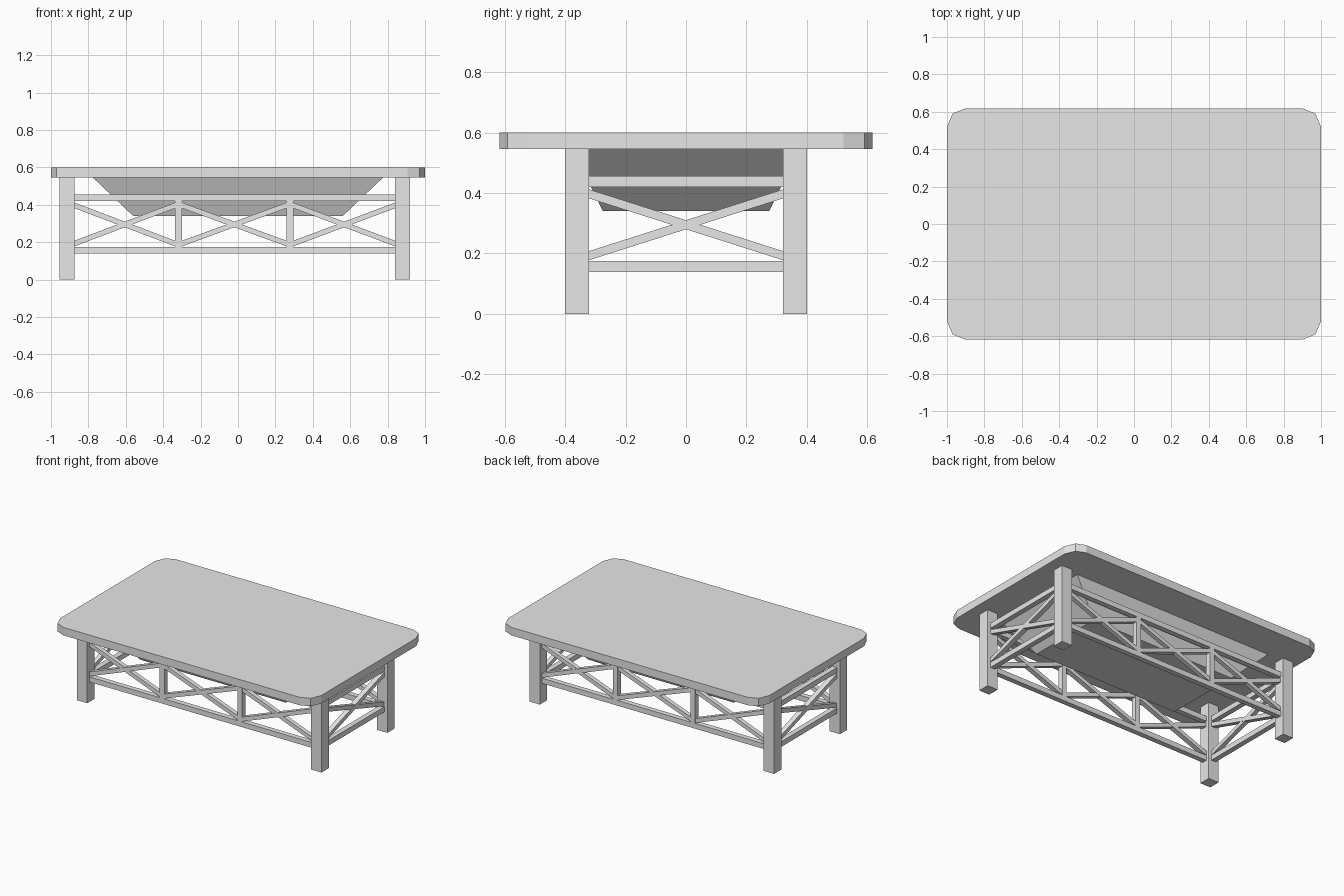
import bpy, bmesh, math
from mathutils import Vector

if "Cube" in bpy.data.objects:
    bpy.data.objects.remove(bpy.data.objects["Cube"], do_unlink=True)

GREY = bpy.data.materials.new("light_grey")
GREY.use_nodes = True
colour = (0.8, 0.8, 0.8, 1)
GREY.diffuse_color = colour
GREY.node_tree.nodes["Principled BSDF"].inputs["Base Color"].default_value = colour


def finish(name, bm):
    bmesh.ops.recalc_face_normals(bm, faces=bm.faces[:])
    mesh = bpy.data.meshes.new(name)
    bm.to_mesh(mesh)
    bm.free()
    mesh.materials.append(GREY)
    obj = bpy.data.objects.new(name, mesh)
    bpy.context.collection.objects.link(obj)
    return obj


def loft(name, lower, upper):
    """Solid between two matching outlines."""
    bm = bmesh.new()
    a = [bm.verts.new(p) for p in lower]
    b = [bm.verts.new(p) for p in upper]
    bm.faces.new(a)
    bm.faces.new(b)
    n = len(a)
    for i in range(n):
        j = (i + 1) % n
        bm.faces.new((a[i], a[j], b[j], b[i]))
    return finish(name, bm)


def bar(name, start, end, depth, height):
    """Bar with upright cut ends; height is vertical, depth horizontal."""
    start, end = Vector(start), Vector(end)
    along = end - start
    side = Vector((-along.y, along.x, 0)).normalized() * depth / 2
    up = Vector((0, 0, height / 2))
    ring = (-side - up, side - up, side + up, -side + up)
    return loft(name, [start + o for o in ring], [end + o for o in ring])


def upright(name, x, y, z0, z1, size):
    h = size / 2
    ring = ((x - h, y - h), (x + h, y - h), (x + h, y + h), (x - h, y + h))
    return loft(name, [(*p, z0) for p in ring], [(*p, z1) for p in ring])


def cross(name, p, q):
    """Two crossing braces between upright lines p and q."""
    bar(name + "_rising_brace", (*p, LOW), (*q, HIGH), 0.034, 0.03)
    bar(name + "_falling_brace", (*p, HIGH), (*q, LOW), 0.03, 0.03)


TOP_Z, UNDER_Z = 0.6, 0.545
LOW, HIGH = 0.193, 0.397
RAIL = 0.036
RAIL_Z = {"lower": 0.157, "upper": 0.438}
FRAME_X = -0.0175
LEG_X, LEG_Y, LEG = 0.8975, 0.36, 0.08
GAP_X, GAP_Y = LEG_X - LEG / 2, LEG_Y - LEG / 2

# Tabletop with corners rounded in two facets
quarter = [(1, 0.52), (0.97, 0.59), (0.905, 0.617)]
outline = []
for sx, sy in ((1, 1), (-1, 1), (-1, -1), (1, -1)):
    points = quarter if sx * sy > 0 else quarter[::-1]
    outline += [(sx * x, sy * y) for x, y in points]
loft("tabletop", [(*p, UNDER_Z) for p in outline], [(*p, TOP_Z) for p in outline])

# Tapered tray below the top
corners = ((1, 1), (-1, 1), (-1, -1), (1, -1))
loft("under_tray",
     [(0.56 * x, 0.275 * y, 0.34) for x, y in corners],
     [(0.775 * x, 0.375 * y, UNDER_Z) for x, y in corners])

# Legs
for sy, depth_name in ((-1, "front"), (1, "back")):
    for sx, side_name in ((-1, "right"), (1, "left")):
        upright(f"{depth_name}_{side_name}_leg",
                FRAME_X + sx * LEG_X, sy * LEG_Y, 0, UNDER_Z, LEG)

# Long sides: rails, two posts and three crossed panels
posts = (-0.3175, 0.2775)
for sy, name in ((-1, "front"), (1, "back")):
    y = sy * LEG_Y
    left, right = FRAME_X - GAP_X, FRAME_X + GAP_X
    for level, z in RAIL_Z.items():
        bar(f"{name}_{level}_rail", (left, y, z), (right, y, z), RAIL, RAIL)
    for x in posts:
        upright(name + "_post", x, y, RAIL_Z["lower"] + RAIL / 2,
                RAIL_Z["upper"] - RAIL / 2, RAIL)
    h = RAIL / 2
    panels = ((left, posts[0] - h), (posts[0] + h, posts[1] - h), (posts[1] + h, right))
    for x0, x1 in panels:
        ends = ((x0, y), (x1, y)) if sy < 0 else ((x1, y), (x0, y))
        cross(name, *ends)

# Short ends: rails and one crossed panel
for sx, name in ((-1, "right_end"), (1, "left_end")):
    x = FRAME_X + sx * LEG_X
    for level, z in RAIL_Z.items():
        bar(f"{name}_{level}_rail", (x, -GAP_Y, z), (x, GAP_Y, z), RAIL, RAIL)
    cross(name, (x, -sx * GAP_Y), (x, sx * GAP_Y))
